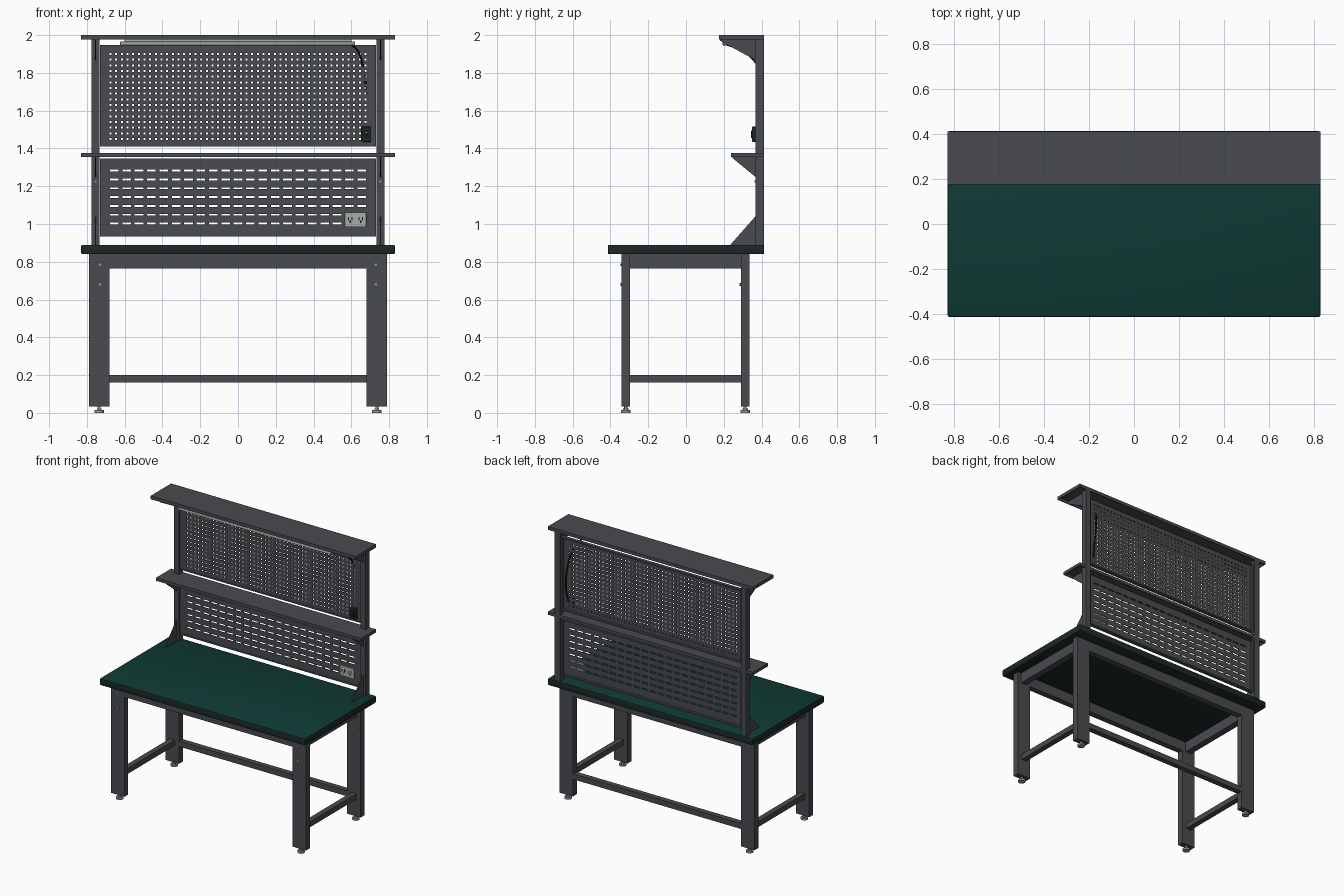
import bpy, bmesh
from mathutils import Vector

cube = bpy.data.objects.get("Cube")
if cube:
    bpy.data.objects.remove(cube, do_unlink=True)


def material(name, r, g, b):
    m = bpy.data.materials.new(name)
    m.use_nodes = True
    m.diffuse_color = (r, g, b, 1)
    m.node_tree.nodes["Principled BSDF"].inputs["Base Color"].default_value = (r, g, b, 1)
    return m


STEEL = material("dark grey steel", 0.066, 0.069, 0.077)
GREEN = material("green mat", 0.0045, 0.043, 0.035)
RIM = material("dark green edge", 0.012, 0.021, 0.02)
PALE = material("pale grey", 0.38, 0.43, 0.41)
ZINC = material("zinc", 0.3, 0.31, 0.32)
BLACK = material("black rubber", 0.008, 0.009, 0.009)


def finish(name, bm, *mats):
    bmesh.ops.recalc_face_normals(bm, faces=bm.faces)
    mesh = bpy.data.meshes.new(name)
    bm.to_mesh(mesh)
    bm.free()
    for m in mats:
        mesh.materials.append(m)
    ob = bpy.data.objects.new(name, mesh)
    bpy.context.collection.objects.link(ob)
    return ob


def box(name, x, y, z, mat, bevel=0):
    """Box from (low, high) ranges on each axis."""
    bm = bmesh.new()
    bmesh.ops.create_cube(bm, size=1)
    for v in bm.verts:
        v.co = Vector([(a + b) / 2 + c * (b - a) for (a, b), c in zip((x, y, z), v.co)])
    if bevel:
        bmesh.ops.bevel(bm, geom=bm.edges[:], offset=bevel, segments=2, affect='EDGES', profile=0.5)
    return finish(name, bm, mat)


def cylinder(name, centre, radius, length, mat, axis='Z', sides=16):
    bm = bmesh.new()
    bmesh.ops.create_cone(bm, cap_ends=True, segments=sides, radius1=radius, radius2=radius, depth=length)
    for v in bm.verts:
        if axis == 'Y':
            v.co = Vector((v.co.x, v.co.z, v.co.y))
        v.co += Vector(centre)
    return finish(name, bm, mat)


def gusset(name, x, profile):
    """Thin triangular plate with a (y, z) outline."""
    bm = bmesh.new()
    face = bm.faces.new([bm.verts.new((x - 0.003, y, z)) for y, z in profile])
    ext = bmesh.ops.extrude_face_region(bm, geom=[face])
    for v in ext["geom"]:
        if isinstance(v, bmesh.types.BMVert):
            v.co.x += 0.006
    return finish(name, bm, STEEL)


def perforated(name, x, z, first, last, counts, hole, y):
    """Sheet whose regular hole cells are left out of its face grid."""
    def cuts(span, lo, hi, n, size):
        out = [span[0]]
        for i in range(n):
            c = lo + (hi - lo) * i / (n - 1)
            out += [c - size / 2, c + size / 2]
        return out + [span[1]]
    xs = cuts(x, first[0], last[0], counts[0], hole[0])
    zs = cuts(z, first[1], last[1], counts[1], hole[1])
    bm = bmesh.new()
    grid = [[bm.verts.new((a, y, b)) for b in zs] for a in xs]
    for i in range(len(xs) - 1):
        for j in range(len(zs) - 1):
            if not (i % 2 and j % 2):
                bm.faces.new((grid[i][j], grid[i + 1][j], grid[i + 1][j + 1], grid[i][j + 1]))
    ext = bmesh.ops.extrude_face_region(bm, geom=bm.faces[:])
    for v in ext["geom"]:
        if isinstance(v, bmesh.types.BMVert):
            v.co.y += 0.004
    finish(name, bm, STEEL)
    # Folded rim around the sheet
    t, depth = 0.01, (y - 0.003, y + 0.022)
    for side, a in (("right", x[0]), ("left", x[1] - t)):
        box(f"{name}_{side}_rim", (a, a + t), depth, z, STEEL)
    for side, a in (("lower", z[0]), ("upper", z[1] - t)):
        box(f"{name}_{side}_rim", (x[0] + t, x[1] - t), depth, (a, a + t), STEEL)


def shelf(name, y0, z0, z1):
    """Pressed tray: a sheet with lips turned down, open below."""
    y1, w, t = 0.412, 0.83, 0.006
    box(name, (-w, w), (y0, y1), (z1 - t, z1), STEEL)
    for side, a in (("front", y0), ("back", y1 - t)):
        box(f"{name}_{side}_lip", (-w, w), (a, a + t), (z0, z1 - t), STEEL)
    for side, a in (("right", -w), ("left", w - t)):
        box(f"{name}_{side}_lip", (a, a + t), (y0 + t, y1 - t), (z0, z1 - t), STEEL)


# Worktop: green on the upward faces, dark elsewhere
top = box("worktop", (-0.83, 0.83), (-0.414, 0.414), (0.84, 0.89), RIM, 0.007)
top.data.materials.append(GREEN)
for p in top.data.polygons:
    p.material_index = int(p.normal.z > 0.8)

# Legs, feet and bolts
FRONT, BACK = (-0.341, -0.297), (0.29, 0.336)
for side, s in (("left", 1), ("right", -1)):
    for end, y in (("front", FRONT), ("back", BACK)):
        tag, cx, cy = f"{end}_{side}", s * 0.735, sum(y) / 2
        box(f"{tag}_leg", (cx - 0.054, cx + 0.054), y, (0.035, 0.84), STEEL)
        cylinder(f"{tag}_foot_pad", (cx, cy, 0.007), 0.025, 0.014, ZINC)
        cylinder(f"{tag}_foot_nut", (cx, cy, 0.019), 0.014, 0.01, ZINC, sides=6)
        cylinder(f"{tag}_foot_stem", (cx, cy, 0.025), 0.008, 0.03, ZINC)
        for z in (0.68, 0.785):
            cylinder(f"{tag}_bolt", (s * 0.73, y[0] - 0.002, z), 0.007, 0.01, ZINC, 'Y', 8)
    # Side rails
    span = (FRONT[1], BACK[0])
    for label, w, z in (("top", 0.024, (0.765, 0.84)), ("lower", 0.02, (0.16, 0.2))):
        box(f"{side}_{label}_rail", (s * 0.735 - w, s * 0.735 + w), span, z, STEEL)
    # Uprights with shelf brackets
    ux = s * 0.754
    box(f"{side}_upright", (ux - 0.021, ux + 0.021), (0.367, 0.412), (0.89, 1.976), STEEL)
    gusset(f"{side}_top_bracket", ux, [(0.18, 1.978), (0.367, 1.978), (0.367, 1.868), (0.18, 1.97)])
    gusset(f"{side}_middle_bracket", ux, [(0.245, 1.358), (0.367, 1.358), (0.367, 1.25), (0.245, 1.35)])
    gusset(f"{side}_base_bracket", ux, [(0.235, 0.89), (0.367, 0.89), (0.367, 1.04)])
    cylinder(f"{side}_upright_bolt", (ux, 0.366, 1.225), 0.006, 0.008, ZINC, 'Y', 8)

# Long rails
for name, y, z in (("front_top_rail", FRONT, (0.765, 0.84)),
                   ("back_top_rail", BACK, (0.765, 0.84)),
                   ("back_lower_rail", (0.293, 0.333), (0.16, 0.2))):
    box(name, (-0.681, 0.681), y, z, STEEL)

# Shelves and back panels
shelf("top_shelf", 0.175, 1.976, 2.0)
shelf("middle_shelf", 0.237, 1.355, 1.377)
perforated("upper_panel", (-0.731, 0.731), (1.41, 1.947), (-0.675, 1.45), (0.675, 1.9),
           (46, 16), (0.01, 0.01), 0.378)
perforated("lower_panel", (-0.731, 0.731), (0.935, 1.348), (-0.655, 1.002), (0.655, 1.283),
           (21, 7), (0.046, 0.01), 0.378)

# Lamp under the top shelf
box("lamp_tube", (-0.625, 0.61), (0.193, 0.232), (1.945, 1.966), PALE, 0.006)
box("lamp_mount", (-0.6, 0.6), (0.2, 0.226), (1.964, 1.994), PALE)
box("lamp_end_cap", (0.61, 0.62), (0.195, 0.23), (1.947, 1.966), ZINC)

# Switch box
box("switch_box", (0.655, 0.705), (0.349, 0.378), (1.435, 1.515), RIM, 0.004)
box("switch_rocker", (0.667, 0.693), (0.345, 0.35), (1.455, 1.495), BLACK)
box("switch_mark", (0.676, 0.684), (0.344, 0.346), (1.483, 1.488), PALE)

# Socket plate with two outlets
box("socket_plate", (0.565, 0.679), (0.369, 0.379), (0.987, 1.062), PALE, 0.002)
for cx in (0.594, 0.65):
    for dx, z in ((-0.009, 1.032), (0.009, 1.032), (0, 1.012), (-0.009, 1.024), (0.009, 1.024)):
        box("socket_slot", (cx + dx - 0.003, cx + dx + 0.003), (0.367, 0.37),
            (z - 0.006, z + 0.006), BLACK)

# Cable from the lamp, through the panel, down to the switch
curve = bpy.data.curves.new("lamp_cable", 'CURVE')
curve.dimensions = '3D'
curve.bevel_depth = 0.005
curve.bevel_resolution = 2
path = [(0.6, 0.215, 1.95), (0.635, 0.3, 1.915), (0.66, 0.378, 1.84),
        (0.675, 0.403, 1.75), (0.69, 0.405, 1.6), (0.685, 0.384, 1.48)]
spline = curve.splines.new('BEZIER')
spline.bezier_points.add(len(path) - 1)
for point, co in zip(spline.bezier_points, path):
    point.co = co
    point.handle_left_type = point.handle_right_type = 'AUTO'
curve.materials.append(BLACK)
bpy.context.collection.objects.link(bpy.data.objects.new("lamp_cable", curve))

# Smooth the round parts and keep edges sharp
bpy.ops.object.select_all(action='DESELECT')
for ob in bpy.context.collection.objects:
    if ob.type == 'MESH' and any(k in ob.name for k in ("foot", "bolt", "worktop", "lamp_tube")):
        ob.select_set(True)
        bpy.context.view_layer.objects.active = ob
bpy.ops.object.shade_smooth_by_angle()
